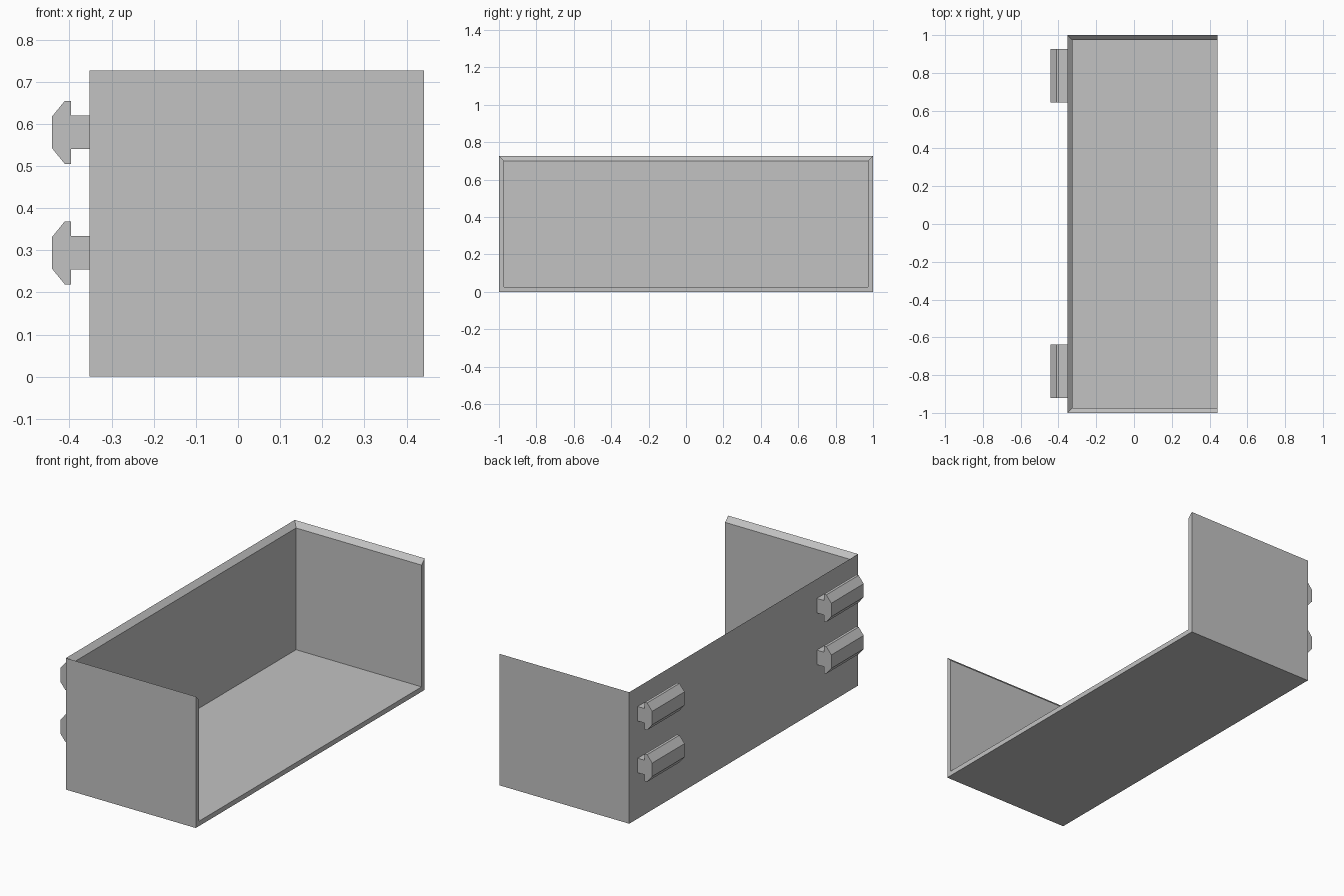
import bpy
import bmesh
from mathutils import Vector

default = bpy.data.objects.get("Cube")
if default:
    bpy.data.objects.remove(default, do_unlink=True)

# Single plain grey
GREY = (0.54, 0.54, 0.54, 1.0)
grey = bpy.data.materials.new("plain grey")
grey.use_nodes = True
grey.diffuse_color = GREY
grey.node_tree.nodes["Principled BSDF"].inputs["Base Color"].default_value = GREY

LEFT, RIGHT = -0.353, 0.442
HEIGHT, DEPTH, WALL = 0.727, 1.0, 0.027


def finish(name, bm):
    bmesh.ops.recalc_face_normals(bm, faces=bm.faces[:])
    mesh = bpy.data.meshes.new(name)
    bm.to_mesh(mesh)
    bm.free()
    mesh.materials.append(grey)
    obj = bpy.data.objects.new(name, mesh)
    bpy.context.scene.collection.objects.link(obj)
    return obj


def open_box(bm, low, high):
    """Box without its top and +x faces; returns its corner vertices."""
    verts = bmesh.ops.create_cube(bm, size=1)["verts"]
    low, high = Vector(low), Vector(high)
    faces = {f for v in verts for f in v.link_faces}
    bm.normal_update()
    gone = [f for f in faces if f.normal.x > 0.9 or f.normal.z > 0.9]
    for v in verts:
        v.co = [low[i] if v.co[i] < 0 else high[i] for i in range(3)]
    bmesh.ops.delete(bm, geom=gone, context="FACES_ONLY")
    # drop the edge (and any loose corner) shared by the two missing faces
    loose = [e for e in bm.edges if not e.link_faces]
    bmesh.ops.delete(bm, geom=loose, context="EDGES")
    return [v for v in verts if v.is_valid]


# Tray: outer and inner shells joined by a mitred rim
bm = bmesh.new()
outer = open_box(bm, (LEFT, -DEPTH, 0), (RIGHT, DEPTH, HEIGHT))
inner = open_box(bm, (LEFT + WALL, -DEPTH + WALL, WALL),
                 (RIGHT, DEPTH - WALL, HEIGHT - WALL))
partner = dict(zip(outer, inner))
rim = [e for e in bm.edges if e.is_boundary and e.verts[0] in partner]
for e in rim:
    a, b = e.verts
    bm.faces.new((a, b, partner[b], partner[a]))
finish("open_tray", bm)

# Clip pegs: half profile (x, half height) mirrored in z and extruded along y
HALF = [(LEFT, 0.04), (-0.396, 0.04), (-0.396, 0.075),
        (-0.411, 0.075), (-0.442, 0.037)]


def clip_peg(name, y, z, length=0.283):
    bm = bmesh.new()
    outline = HALF + [(x, -h) for x, h in reversed(HALF)]
    face = bm.faces.new([bm.verts.new((x, y - length / 2, z + h))
                         for x, h in outline])
    ext = bmesh.ops.extrude_face_region(bm, geom=[face])
    moved = [g for g in ext["geom"] if isinstance(g, bmesh.types.BMVert)]
    bmesh.ops.translate(bm, verts=moved, vec=(0, length, 0))
    # extrusion keeps the starting cap only when needed, so close any hole
    bmesh.ops.holes_fill(bm, edges=[e for e in bm.edges if e.is_boundary])
    finish(name, bm)


for end, y in (("front", -0.78), ("back", 0.785)):
    for level, z in (("lower", 0.294), ("upper", 0.58)):
        clip_peg(f"{end}_{level}_clip_peg", y, z)
